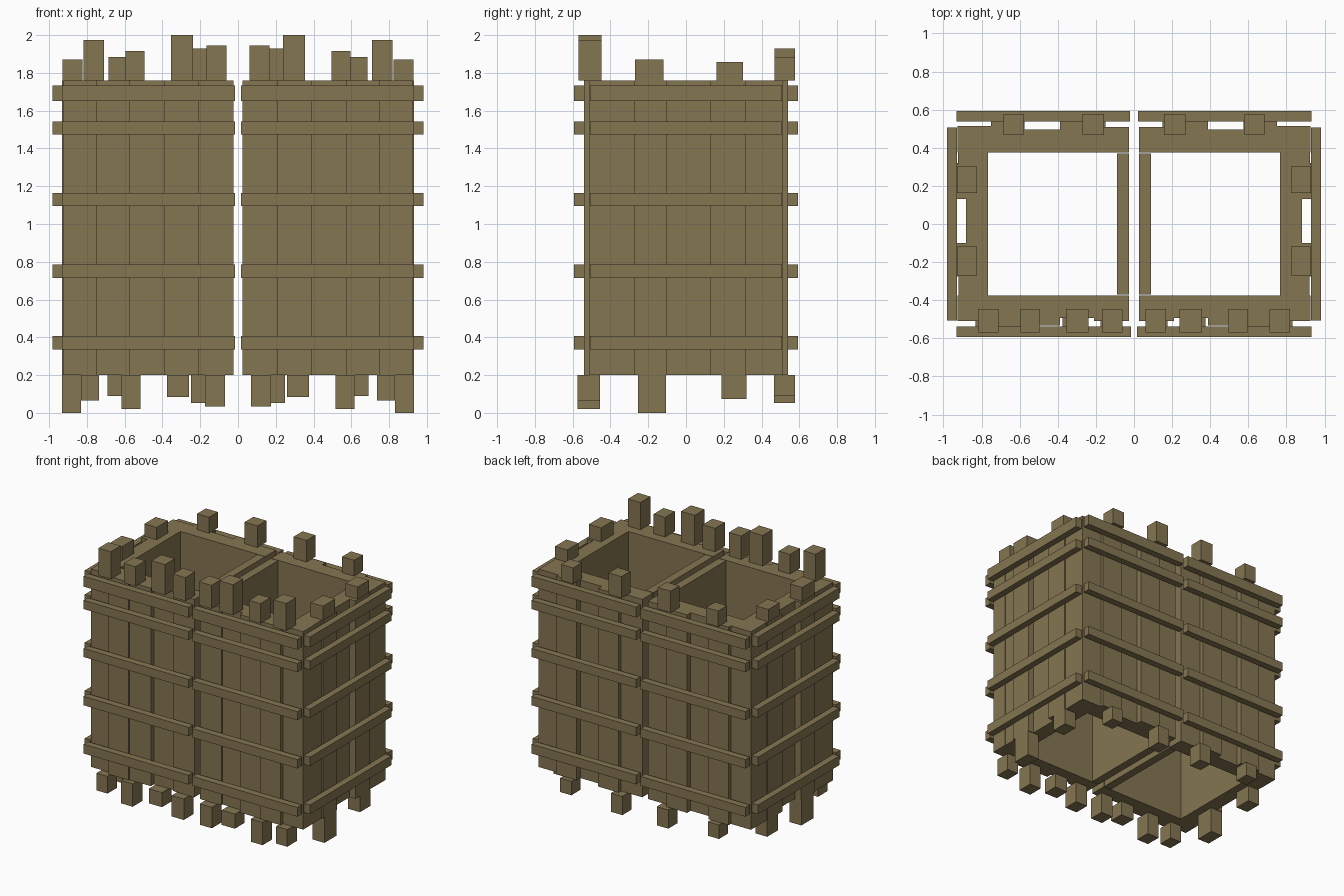
import bpy
import bmesh

cube = bpy.data.objects.get("Cube")
if cube:
    bpy.data.objects.remove(cube, do_unlink=True)

wood = bpy.data.materials.new("weathered_wood")
wood.use_nodes = True
COLOUR = (0.235, 0.18, 0.085, 1)
wood.diffuse_color = COLOUR
wood.node_tree.nodes["Principled BSDF"].inputs["Base Color"].default_value = COLOUR

LOW, HIGH = 0.2, 1.76      # bottom and top of the wall planks
INNER_X, INNER_Y = -0.765, -0.375


def boxes(name, items):
    """One mesh of boxes (x0, x1, y0, y1, z0, z1), mirrored to the other half."""
    bm = bmesh.new()
    for x0, x1, y0, y1, z0, z1 in items:
        made = bmesh.ops.create_cube(bm, size=1)
        for v in made["verts"]:
            v.co.x = x1 if v.co.x > 0 else x0
            v.co.y = y1 if v.co.y > 0 else y0
            v.co.z = z1 if v.co.z > 0 else z0
    mesh = bpy.data.meshes.new(name)
    bm.to_mesh(mesh)
    bm.free()
    mesh.materials.append(wood)
    ob = bpy.data.objects.new(name, mesh)
    bpy.context.collection.objects.link(ob)
    mirror = ob.modifiers.new("other_half", "MIRROR")
    mirror.use_clip = False
    mirror.use_mirror_merge = False
    return ob


# Long walls: five planks per half, set at uneven depths
edges = [-0.925, -0.75, -0.575, -0.388, -0.21, -0.025]
front_depths = [0.51, 0.54, 0.532, 0.492, 0.508]
back_depths = [0.513, 0.54, 0.495, 0.54, 0.508]
spans = list(zip(edges, edges[1:]))
boxes("front_planks", [(a, b, -d, INNER_Y, LOW, HIGH)
                       for (a, b), d in zip(spans, front_depths)])
boxes("back_planks", [(a, b, -INNER_Y, d, LOW, HIGH)
                      for (a, b), d in zip(spans, back_depths)])

# End walls, fitted between the long walls at the corners
side_edges = [INNER_Y, -0.275, -0.1, 0.13, 0.315, -INNER_Y]
side_depths = [0.922, 0.932, 0.882, 0.932, 0.924]
boxes("side_planks", [(-d, INNER_X, a, b, LOW, HIGH) for a, b, d in
                      zip(side_edges, side_edges[1:], side_depths)])

# Divider boards either side of the central gap
boxes("divider", [(-0.09, -0.025, -0.37, 0.37, LOW, HIGH)])

# Horizontal battens around the outside
heights = [(0.335, 0.408), (0.715, 0.785), (1.095, 1.163), (1.473, 1.542), (1.65, 1.732)]
boxes("front_battens", [(-0.932, -0.016, -0.592, -0.538, a, b) for a, b in heights])
boxes("back_battens", [(-0.932, -0.02, 0.538, 0.592, a, b) for a, b in heights])
boxes("side_battens", [(-0.982, -0.93, -0.507, 0.507, a, b) for a, b in heights])


# Post ends above and below the walls: (start, end, tip height)
def post_ends(name, tips, along_x, near, far):
    items = []
    for a, b, tip in tips:
        z = (HIGH, tip) if tip > 1 else (tip, LOW)
        items.append((a, b, near, far) + z if along_x else (near, far, a, b) + z)
    boxes(name, items)


post_ends("front_post_tops", [(-0.818, -0.71, 1.975), (-0.595, -0.495, 1.915),
                              (-0.356, -0.238, 2.0), (-0.168, -0.06, 1.945)],
          True, -0.57, -0.447)
post_ends("front_post_feet", [(-0.832, -0.735, 0.065), (-0.617, -0.515, 0.02),
                              (-0.375, -0.26, 0.085), (-0.175, -0.07, 0.035)],
          True, -0.575, -0.455)
post_ends("back_post_tops", [(-0.685, -0.58, 1.885), (-0.27, -0.158, 1.93)],
          True, 0.468, 0.578)
post_ends("back_post_feet", [(-0.692, -0.595, 0.09), (-0.25, -0.15, 0.053)],
          True, 0.465, 0.578)
post_ends("side_post_tops", [(-0.27, -0.118, 1.87), (0.162, 0.303, 1.857)],
          False, -0.93, -0.823)
post_ends("side_post_feet", [(-0.255, -0.105, 0.0), (0.187, 0.32, 0.073)],
          False, -0.932, -0.83)
